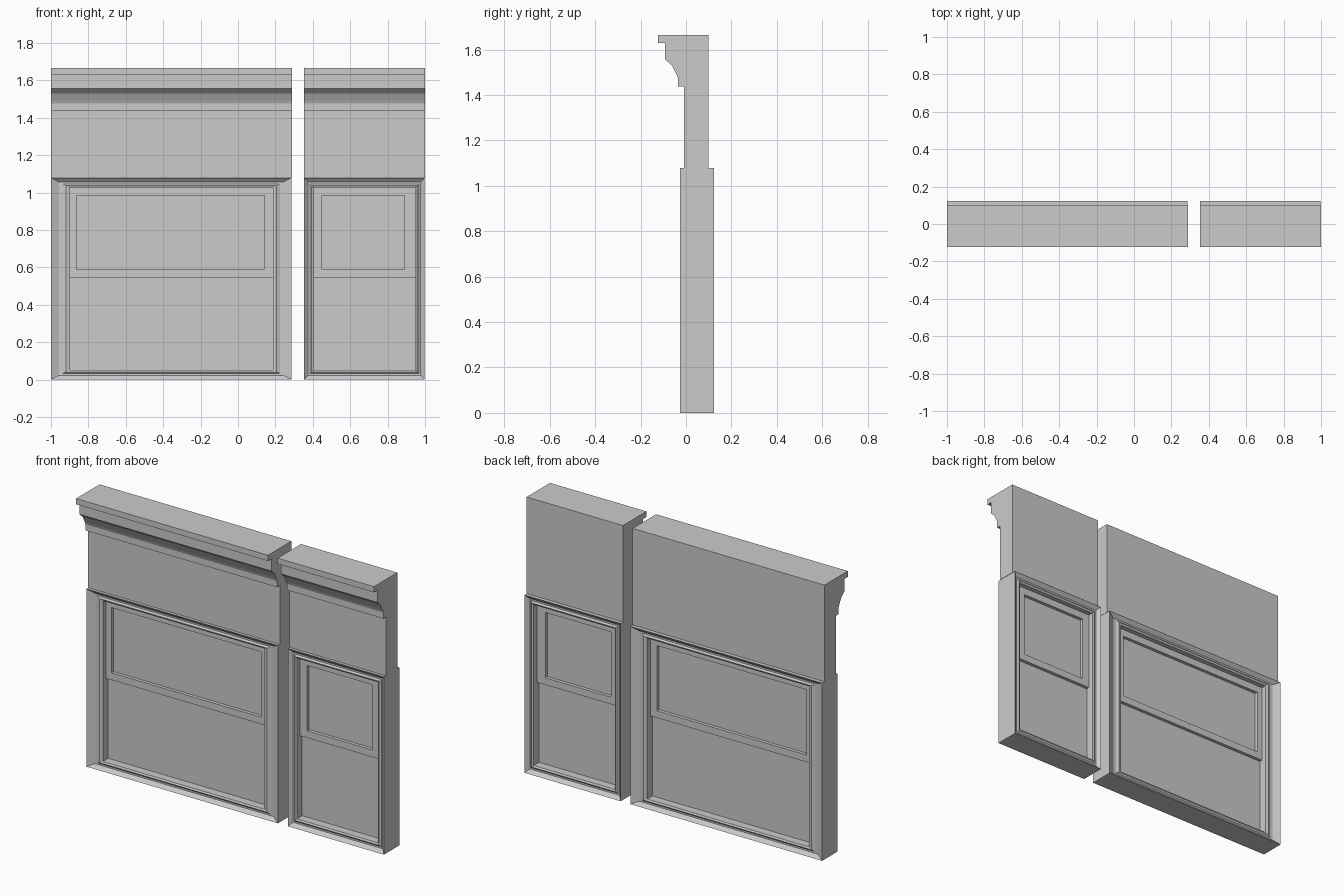
import bpy

if "Cube" in bpy.data.objects:
    bpy.data.objects.remove(bpy.data.objects["Cube"])

MID = 0.0485   # centre plane of the window frames
HALF = 0.0745  # half depth of the window frames


def make(name, verts, faces):
    mesh = bpy.data.meshes.new(name)
    mesh.from_pydata(verts, [], faces)
    mesh.update()
    ob = bpy.data.objects.new(name, mesh)
    bpy.context.collection.objects.link(ob)
    return ob


def extrude_x(name, profile, x0, x1):
    """Extrude a (y, z) profile, listed counter-clockwise seen from +x."""
    n = len(profile)
    verts = [(x, y, z) for x in (x0, x1) for y, z in profile]
    faces = [(i, (i + 1) % n, n + (i + 1) % n, n + i)[::-1] for i in range(n)]
    faces += [tuple(range(n))[::-1], tuple(range(n, 2 * n))]
    return make(name, verts, faces)


def ring(name, x0, x1, z0, z1, section):
    """Mitred rectangular frame; section is a closed loop of (dx, dz, y) insets."""
    n = len(section)
    verts = []
    for left, low in ((1, 1), (0, 1), (0, 0), (1, 0)):
        for dx, dz, y in section:
            verts.append((x0 + dx if left else x1 - dx,
                          z0 + dz if low else z1 - dz, y))
    verts = [(x, y, z) for x, z, y in verts]
    faces = []
    for c in range(4):
        d = (c + 1) % 4
        for i in range(n):
            j = (i + 1) % n
            faces.append((c * n + i, d * n + i, d * n + j, c * n + j))
    return make(name, verts, faces)


def box(name, x0, x1, y0, y1, z0, z1):
    return extrude_x(name, [(y0, z0), (y1, z0), (y1, z1), (y0, z1)], x0, x1)


# Fascia wall with moulded cornice on the front
WALL = [(-0.008, 1.079), (0.10, 1.079), (0.10, 1.665), (-0.124, 1.665),
        (-0.124, 1.63), (-0.092, 1.63), (-0.092, 1.557), (-0.062, 1.53),
        (-0.042, 1.492), (-0.035, 1.475), (-0.035, 1.437), (-0.008, 1.437)]

# Casing moulding: (share of the casing width, distance from centre plane)
CASING = [(0, HALF), (0.43, 0.055), (0.62, 0.055), (0.8, 0.063),
          (1.0, 0.058), (1.0, 0)]


def bay(tag, x0, x1, casing_w, stile_l, stile_r):
    extrude_x(tag + "_cornice_wall", WALL, x0, x1 + 0.002)

    # casing, same moulding front and back
    half = [(t * casing_w, t * 0.052, d) for t, d in CASING]
    section = [(a, b, MID - d) for a, b, d in half]
    section += [(a, b, MID + d) for a, b, d in reversed(half[:-1])]
    ring(tag + "_casing", x0, x1, 0, 1.079, section)

    # upper sash: stiles and rails around the pane
    l, r = x0 + casing_w, x1 - casing_w
    f, b = MID - 0.028, MID + 0.028
    gl, gr = l + stile_l, r - stile_r
    box(tag + "_left_stile", l, gl, f, b, 0.588, 0.984)
    box(tag + "_right_stile", gr, r, f, b, 0.588, 0.984)
    box(tag + "_top_rail", l, r, f, b, 0.984, 1.027)
    box(tag + "_meeting_rail", l, r, f, b, 0.545, 0.588)

    # thin glass panes
    box(tag + "_upper_pane", gl, gr, MID - 0.008, MID + 0.008, 0.588, 0.984)
    box(tag + "_lower_pane", l, r, MID - 0.008, MID + 0.008, 0.052, 0.545)


bay("wide", -1.0, 0.286, 0.10, 0.036, 0.044)
bay("narrow", 0.353, 0.998, 0.05, 0.047, 0.058)
